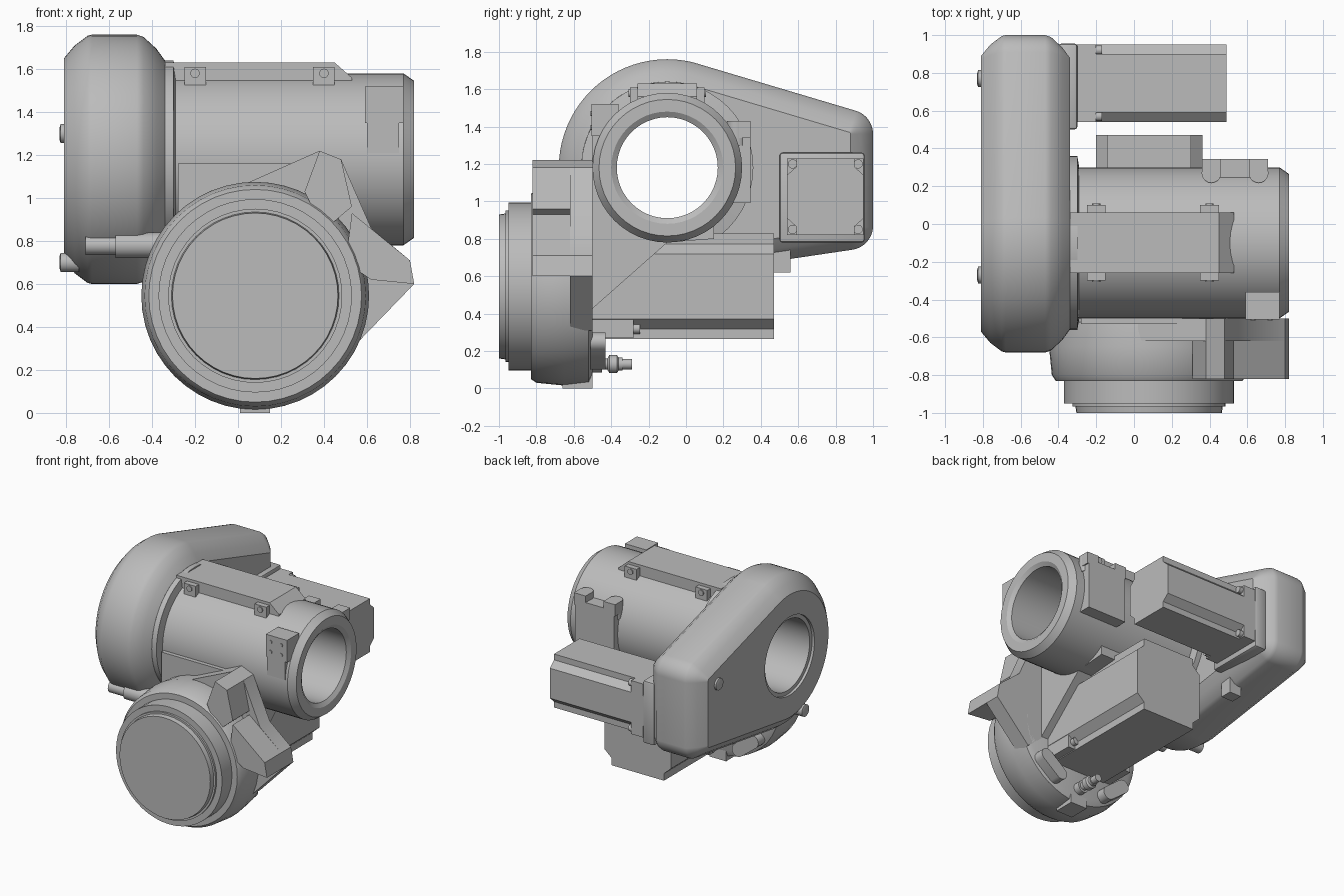
import bpy, bmesh, math
from mathutils import Vector, Matrix

if "Cube" in bpy.data.objects:
    bpy.data.objects.remove(bpy.data.objects["Cube"])

grey = bpy.data.materials.new("machine_grey")
grey.use_nodes = True
grey.diffuse_color = (0.5, 0.5, 0.5, 1)
grey.node_tree.nodes["Principled BSDF"].inputs["Base Color"].default_value = (0.5, 0.5, 0.5, 1)

TUBE_Y, TUBE_Z = -0.1, 1.18
DRUM_X, DRUM_Z = 0.08, 0.545


def finish(name, bm):
    bmesh.ops.recalc_face_normals(bm, faces=bm.faces)
    mesh = bpy.data.meshes.new(name)
    bm.to_mesh(mesh)
    bm.free()
    obj = bpy.data.objects.new(name, mesh)
    bpy.context.collection.objects.link(obj)
    mesh.materials.append(grey)
    bpy.ops.object.select_all(action='DESELECT')
    obj.select_set(True)
    bpy.context.view_layer.objects.active = obj
    bpy.ops.object.shade_smooth_by_angle(angle=math.radians(32))
    return obj


def loft(name, rings, closed=False):
    """Skin a list of rings that have equal point counts."""
    bm = bmesh.new()
    rows = [[bm.verts.new(p) for p in ring] for ring in rings]
    n = len(rows[0])
    pairs = list(zip(rows, rows[1:] + rows[:1])) if closed else list(zip(rows, rows[1:]))
    for a, b in pairs:
        for i in range(n):
            j = (i + 1) % n
            bm.faces.new((a[i], a[j], b[j], b[i]))
    if not closed:
        bm.faces.new(rows[0])
        bm.faces.new(rows[-1])
    return finish(name, bm)


def place(axis, u, v, t):
    """Map a section point and a position along the axis to space."""
    return {'x': (t, u, v), 'y': (u, t, v), 'z': (u, v, t)}[axis]


def prism(name, axis, points, start, end):
    return loft(name, [[place(axis, u, v, t) for u, v in points] for t in (start, end)])


def turned(name, axis, cu, cv, profile, sides=48, closed=False):
    """Revolve (position, radius) pairs about a line."""
    angles = [2 * math.pi * i / sides for i in range(sides)]
    return loft(name, [[place(axis, cu + r * math.cos(a), cv + r * math.sin(a), t)
                        for a in angles] for t, r in profile], closed)


def box(name, x, y, z, bevel=0):
    bm = bmesh.new()
    bmesh.ops.create_cube(bm, size=1)
    for v in bm.verts:
        v.co = [lo + (c + 0.5) * (hi - lo) for c, (lo, hi) in zip(v.co, (x, y, z))]
    if bevel:
        bmesh.ops.bevel(bm, geom=bm.edges[:], offset=bevel, segments=2, affect='EDGES', profile=0.5)
    return finish(name, bm)


# Belt housing: hull of three circles, lofted with rounded rims around a through bore
circles = [(TUBE_Y, TUBE_Z, 0.58), (0.87, 1.36, 0.13), (0.87, 0.87, 0.13)]
dirs = [(math.cos(2 * math.pi * i / 80), math.sin(2 * math.pi * i / 80)) for i in range(80)]


def outline(x, inset):
    ring = []
    for c, s in dirs:
        y, z, r = max(circles, key=lambda k: k[0] * c + k[1] * s + k[2])
        ring.append((x, y + (r - inset) * c, z + (r - inset) * s))
    return ring


def bore(x, r=0.27):
    return [(x, TUBE_Y + r * c, TUBE_Z + r * s) for c, s in dirs]


steps = [(-0.81, 0.11), (-0.76, 0.05), (-0.7, 0.005), (-0.68, 0), (-0.47, 0),
         (-0.44, 0.01), (-0.38, 0.065), (-0.34, 0.12)]
loft("belt_housing", [bore(-0.81, 0.3)] + [outline(x, i) for x, i in steps]
     + [bore(-0.34), bore(-0.79), bore(-0.79, 0.3)], closed=True)

# Hollow main tube with chamfered mouth and collar
turned("main_tube", 'x', TUBE_Y, TUBE_Z,
       [(-0.34, 0.27), (-0.34, 0.46), (-0.3, 0.46), (-0.29, 0.4), (0.77, 0.4),
        (0.82, 0.365), (0.82, 0.3), (0.8, 0.27)], closed=True)

# Ridge along the top of the tube, with lugs on both sides
ridge = [(-0.34, 1.46), (-0.34, 1.63), (0.45, 1.63), (0.53, 1.56), (0.53, 1.46)]
prism("top_ridge", 'y', ridge, TUBE_Y - 0.16, TUBE_Y + 0.16)
for x in (-0.2, 0.4):
    for side in (-1, 1):
        edge = TUBE_Y + side * 0.2
        box("ridge_lug", (x - 0.05, x + 0.05), sorted((edge, TUBE_Y)), (1.49, 1.61))
        turned("ridge_bolt", 'y', x, 1.58, [(edge, 0.022), (edge + side * 0.008, 0.022)], 12)

# Cover plates on the tube
box("front_terminal_plate", (0.59, 0.77), (-0.505, -0.36), (1.35, 1.52))
box("front_terminal_skirt", (0.6, 0.75), (-0.503, -0.45), (1.21, 1.35))
for x in (0.63, 0.72):
    for z in (1.395, 1.47):
        turned("terminal_screw", 'y', x, z, [(-0.511, 0.014), (-0.5, 0.014)], 10)
box("rear_cover_plate", (0.37, 0.7), (0.2, 0.345), (0.99, 1.38))
for x in (0.41, 0.66):
    turned("rear_cover_lug", 'z', x, 0.27, [(1.3, 0.052), (1.43, 0.052)], 20)
    box("rear_lug_base", (x - 0.05, x + 0.05), (0.26, 0.345), (1.34, 1.43))

# Drum with stepped face
turned("drum", 'y', DRUM_X, DRUM_Z,
       [(-0.5, 0.47), (-0.52, 0.515), (-0.65, 0.53), (-0.8, 0.515), (-0.83, 0.495), (-0.83, 0.45),
        (-0.95, 0.45), (-0.95, 0.405), (-0.965, 0.405), (-0.965, 0.39), (-1.0, 0.385)])
box("drum_foot", (0.01, 0.15), (-0.66, -0.5), (0, 0.1))

# Saddle joining drum, tube and lower motor
saddle = [(-0.53, 0.4), (-0.1, 0.78), (0.15, 0.8), (0.15, 0.88), (-0.1, 0.86),
          (-0.44, 0.99), (-0.48, 1.16), (-0.53, 1.16)]
prism("saddle", 'x', saddle, -0.28, 0.42)

# Pointed guard fins on the drum rim
web = [(0.02, 1.06), (0.38, 1.22), (0.48, 1.18), (0.62, 0.86), (0.8, 0.71),
       (0.82, 0.6), (0.54, 0.31), (0.2, 0.6)]
prism("fin_web", 'y', web, -0.62, -0.5)
upper = [(0.31, 1.03), (0.38, 1.22), (0.48, 1.18), (0.53, 0.96), (0.4, 0.85)]
prism("upper_fin", 'y', upper, -0.82, -0.5)
lower = [(0.53, 0.93), (0.8, 0.71), (0.82, 0.6), (0.62, 0.62), (0.5, 0.7)]
prism("lower_fin", 'y', lower, -0.82, -0.5)


# Motors: square section with stepped corners
def motor_section(cu, cv, h, cut):
    corner = [(h, h - 1.8 * cut), (h - cut, h - 0.9 * cut), (h - cut, h)]
    points = []
    for su, sv in ((1, 1), (-1, 1), (-1, -1), (1, -1)):
        part = corner if su * sv > 0 else corner[::-1]
        points += [(cu + su * u, cv + sv * v) for u, v in part]
    return points


prism("upper_motor_body", 'x', motor_section(0.745, 1.025, 0.205, 0.05), -0.36, 0.49)
box("upper_motor_flange", (-0.3, -0.2), (0.54, 0.95), (0.82, 1.23))
box("upper_motor_mount", (-0.4, -0.3), (0.5, 0.955), (0.78, 1.26), 0.015)
prism("lower_motor_body", 'y', motor_section(DRUM_X, DRUM_Z, 0.282, 0.06), -0.52, 0.47)
box("lower_motor_flange", (-0.2, 0.36), (-0.51, -0.4), (0.27, 0.82))
for a in (-1, 1):
    for b in (-1, 1):
        turned("upper_motor_bolt", 'x', 0.745 + a * 0.175, 1.025 + b * 0.175,
               [(-0.22, 0.025), (-0.17, 0.025)], 12)
        x, z = DRUM_X + a * 0.235, DRUM_Z + b * 0.225
        box("lower_motor_boss", (x - 0.045, x + 0.045), (-0.41, -0.28), (z - 0.05, z + 0.05))
        turned("lower_motor_bolt", 'y', x, z, [(-0.29, 0.028), (-0.245, 0.028)], 12)


# Slot covers and cable plug on the back of the drum
def slot_cover(x, z, tilt):
    half = [math.pi * i / 8 for i in range(9)]
    shape = [Vector((0.08 + 0.05 * math.sin(a), -0.05 * math.cos(a))) for a in half]
    shape += [-p for p in shape]
    turn = Matrix.Rotation(tilt, 2)
    points = [turn @ p + Vector((x, z)) for p in shape]
    prism("slot_cover", 'y', [tuple(p) for p in points], -0.51, -0.43)


slot_cover(0.36, 0.2, math.radians(38))
slot_cover(-0.2, 0.2, math.radians(-38))
turned("cable_plug", 'y', DRUM_X, 0.13,
       [(-0.51, 0.045), (-0.45, 0.045), (-0.45, 0.03), (-0.42, 0.03), (-0.41, 0.048), (-0.37, 0.048),
        (-0.36, 0.035), (-0.34, 0.035), (-0.34, 0.028), (-0.29, 0.028)], 20)

# Side cable fitting, housing bolts and clip
turned("side_fitting", 'x', -0.52, 0.78,
       [(-0.71, 0.045), (-0.57, 0.045), (-0.57, 0.06), (-0.2, 0.06)], 20)
for y, z in ((0.77, 1.3), (-0.27, 0.7)):
    turned("housing_bolt", 'x', y, z,
           [(-0.83, 0.03), (-0.825, 0.045), (-0.74, 0.045)], 20)
box("housing_clip", (-0.5, -0.4), (0.47, 0.56), (0.62, 0.75))
